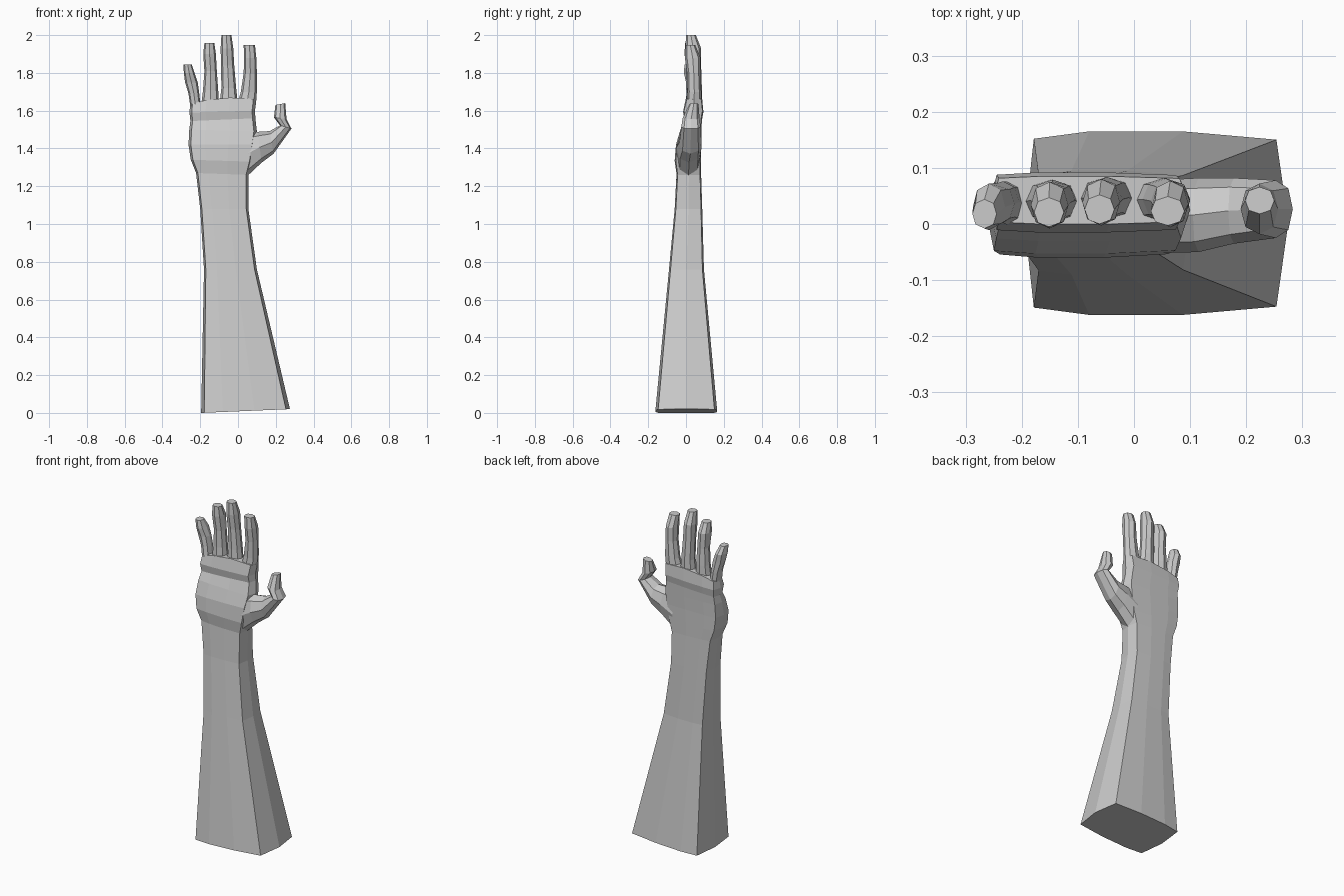
import bpy, bmesh

skin = bpy.data.materials.new("plain_grey")
skin.diffuse_color = (0.6, 0.6, 0.6, 1)

# Half sections: (position across width, depth from the middle)
ARM = [(0, 0), (0.035, 0.92), (0.245, 1), (0.6, 1), (0.955, 0.91), (1, 0)]
DIGIT = [(0, 0), (0.13, 0.72), (0.5, 1), (0.87, 0.72), (1, 0)]


def loft(name, section, rings, cap_start=False):
    """Skin flat faces over rings of (x0, z0, x1, z1, y_front, y_back, arch)."""
    bm = bmesh.new()
    n = len(section)
    loops = []
    for x0, z0, x1, z1, yf, yb, arch in rings:
        mid, half = (yf + yb) / 2, (yb - yf) / 2

        def point(u, v, s):
            return bm.verts.new((x0 + (x1 - x0) * u, mid + s * half * v,
                                 z0 + (z1 - z0) * u + arch * 4 * u * (1 - u)))
        front = [point(u, v, -1) for u, v in section]
        back = [point(u, v, 1) for u, v in section[-2:0:-1]]
        loops.append(front + back)
    m = len(loops[0])
    for a, b in zip(loops, loops[1:]):
        for i in range(m):
            j = (i + 1) % m
            bm.faces.new((a[i], a[j], b[j], b[i]))
    # End caps as strips running front to back
    for loop in ([loops[0]] if cap_start else []) + [loops[-1]]:
        for i in range(n - 1):
            quad = [loop[i], loop[i + 1], loop[(m - i - 1) % m], loop[(m - i) % m]]
            bm.faces.new(list(dict.fromkeys(quad)))
    bmesh.ops.recalc_face_normals(bm, faces=bm.faces)
    if not cap_start:
        # an open root can confuse the outward test, so check the tip cap
        bm.faces.ensure_lookup_table()
        if bm.faces[-1].normal.z < 0:
            bmesh.ops.reverse_faces(bm, faces=bm.faces)
    mesh = bpy.data.meshes.new(name)
    bm.to_mesh(mesh)
    bm.free()
    mesh.materials.append(skin)
    bpy.context.collection.objects.link(bpy.data.objects.new(name, mesh))


# Forearm, wrist and palm in one skin
loft("forearm_and_palm", ARM, [
    (-0.195, 0.0, 0.275, 0.02, -0.162, 0.165, 0),
    (-0.18, 0.76, 0.10, 0.76, -0.09, 0.095, 0),
    (-0.20, 1.08, 0.055, 1.08, -0.06, 0.086, 0),
    (-0.222, 1.27, 0.055, 1.26, -0.05, 0.08, 0),
    (-0.25, 1.34, 0.075, 1.33, -0.06, 0.08, 0),
    (-0.262, 1.42, 0.09, 1.42, -0.053, 0.08, 0),
    (-0.258, 1.50, 0.10, 1.49, -0.03, 0.082, 0),
    (-0.252, 1.545, 0.092, 1.56, -0.008, 0.084, 0),
    (-0.257, 1.59, 0.09, 1.60, -0.015, 0.092, 0),
    (-0.253, 1.635, 0.097, 1.66, 0.0, 0.085, 0.02),
], cap_start=True)

# Fingers: stations of (x0, x1, z), curling slightly forward to the tip
DEPTH = [(0.006, 0.084), (0.01, 0.084), (0.008, 0.08), (-0.003, 0.08), (0.0, 0.052)]
FINGERS = {
    "little_finger": (-0.008, [(-0.252, -0.197, 1.62), (-0.262, -0.205, 1.69),
                               (-0.28, -0.213, 1.75), (-0.287, -0.23, 1.80),
                               (-0.288, -0.245, 1.845)]),
    "ring_finger": (-0.005, [(-0.195, -0.10, 1.63), (-0.185, -0.105, 1.71),
                             (-0.178, -0.112, 1.81), (-0.184, -0.117, 1.90),
                             (-0.178, -0.125, 1.957)]),
    "middle_finger": (0.0, [(-0.098, 0.0, 1.63), (-0.088, -0.01, 1.72),
                            (-0.09, -0.02, 1.84), (-0.092, -0.025, 1.93),
                            (-0.088, -0.035, 2.0)]),
    "index_finger": (-0.003, [(-0.005, 0.095, 1.63), (0.015, 0.10, 1.70),
                              (0.03, 0.10, 1.80), (0.032, 0.097, 1.88),
                              (0.03, 0.09, 1.947)]),
}
for name, (shift, stations) in FINGERS.items():
    loft(name, DIGIT, [(x0, z, x1, z, f + shift, b + shift, 0)
                       for (x0, x1, z), (f, b) in zip(stations, DEPTH)])

# Thumb, leaving the palm sideways and turning upward
loft("thumb", DIGIT, [
    (0.03, 1.48, 0.045, 1.25, -0.052, 0.078, 0),
    (0.105, 1.488, 0.125, 1.325, -0.05, 0.082, 0),
    (0.168, 1.492, 0.188, 1.372, -0.035, 0.082, 0),
    (0.222, 1.522, 0.283, 1.505, -0.025, 0.078, 0),
    (0.19, 1.565, 0.257, 1.555, -0.018, 0.072, 0),
    (0.198, 1.63, 0.25, 1.64, 0.018, 0.066, 0),
])
